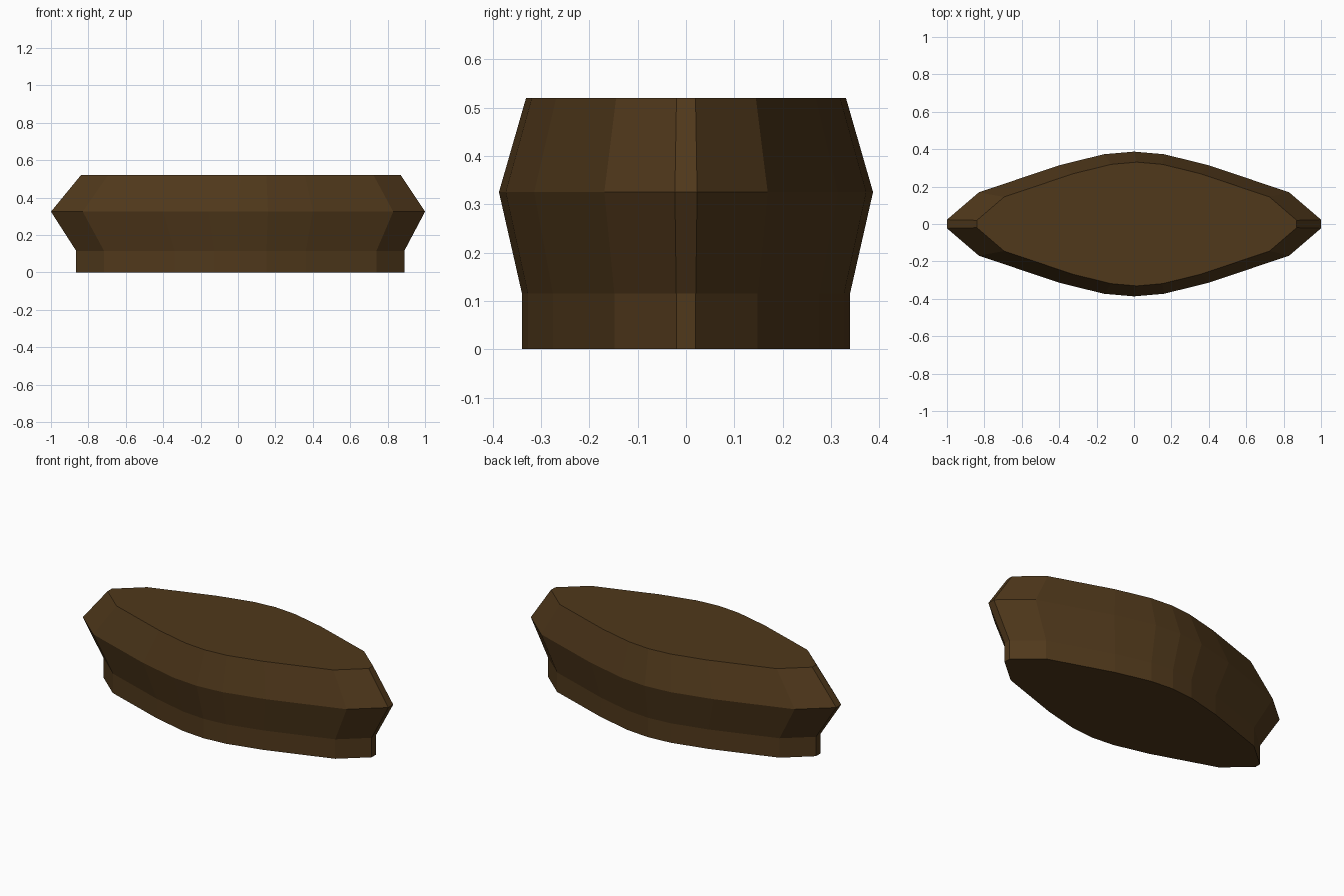
import bpy
import bmesh

if "Cube" in bpy.data.objects:
    bpy.data.objects.remove(bpy.data.objects["Cube"])

# Quarter outline of the widest ring, mirrored into a full pointed oval
quarter = [(1.0, 0.023), (0.83, 0.169), (0.40, 0.314), (0.16, 0.373)]
half = quarter + [(0.0, 0.387)] + [(-x, y) for x, y in reversed(quarter)]
outline = half + [(x, -y) for x, y in reversed(half[:4] + half[5:])]
outline.insert(len(half) + 4, (0.0, -0.387))

# Levels: height, outline scale, x shift
levels = [(0.0, 0.877, 0.012), (0.115, 0.877, 0.012),
          (0.325, 1.0, 0.0), (0.52, 0.855, 0.015)]

# Stack the rings and bridge them with flat faces
bm = bmesh.new()
rings = [[bm.verts.new((x * s + dx, y * s, z)) for x, y in outline]
         for z, s, dx in levels]
n = len(outline)
for low, high in zip(rings, rings[1:]):
    for i in range(n):
        j = (i + 1) % n
        bm.faces.new((low[i], low[j], high[j], high[i]))
bm.faces.new(list(reversed(rings[0])))
bm.faces.new(rings[-1])
bmesh.ops.recalc_face_normals(bm, faces=bm.faces)

mesh = bpy.data.meshes.new("faceted_base")
bm.to_mesh(mesh)
bm.free()
base = bpy.data.objects.new("faceted_base", mesh)
bpy.context.collection.objects.link(base)

# Dark brown finish
brown = bpy.data.materials.new("dark_brown")
brown.diffuse_color = (0.08, 0.04, 0.011, 1.0)
brown.use_nodes = True
brown.node_tree.nodes["Principled BSDF"].inputs["Base Color"].default_value = brown.diffuse_color
mesh.materials.append(brown)
